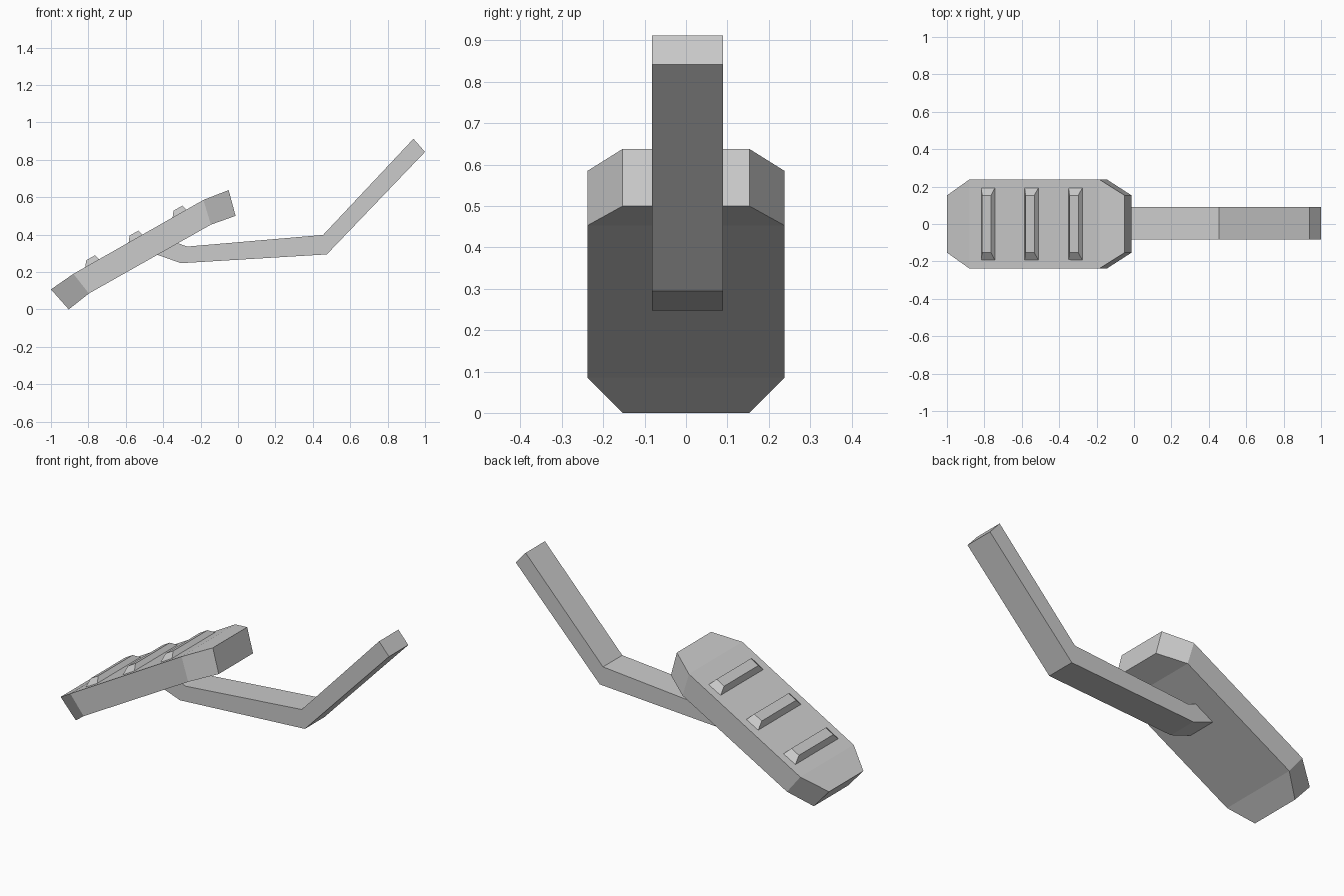
import bpy
import bmesh

cube = bpy.data.objects.get("Cube")
if cube:
    bpy.data.objects.remove(cube, do_unlink=True)

GREY = (0.6, 0.6, 0.6, 1)
grey = bpy.data.materials.new("plain grey")
grey.use_nodes = True
grey.diffuse_color = GREY
grey.node_tree.nodes["Principled BSDF"].inputs["Base Color"].default_value = GREY


def loft(name, rings):
    """Solid through a row of rings with equal point counts, capped at both ends."""
    bm = bmesh.new()
    loops = [[bm.verts.new(p) for p in ring] for ring in rings]
    n = len(loops[0])
    for a, b in zip(loops, loops[1:]):
        for i in range(n):
            j = (i + 1) % n
            bm.faces.new((a[i], a[j], b[j], b[i]))
    bm.faces.new(loops[0])
    bm.faces.new(loops[-1])
    bmesh.ops.recalc_face_normals(bm, faces=bm.faces)
    mesh = bpy.data.meshes.new(name)
    bm.to_mesh(mesh)
    bm.free()
    mesh.materials.append(grey)
    obj = bpy.data.objects.new(name, mesh)
    bpy.context.collection.objects.link(obj)
    return obj


def section(top, bottom, half):
    """Rectangular slice across the width."""
    (tx, tz), (bx, bz) = top, bottom
    return [(tx, -half, tz), (tx, half, tz), (bx, half, bz), (bx, -half, bz)]


# Foot pad: bent slab with chamfered corners
loft("foot_pad", [
    section((-1.0, 0.107), (-0.905, 0.0), 0.153),
    section((-0.88, 0.19), (-0.797, 0.085), 0.238),
    section((-0.185, 0.585), (-0.145, 0.453), 0.238),
    section((-0.05, 0.638), (-0.013, 0.5), 0.153),
])

# Grip ridges: tapered bars following the slope of the pad
SLOPE = 0.568
for i, shift in enumerate((0, 0.232, 0.467)):
    base = [(-0.818, 0.215), (-0.738, 0.262)]
    crest = [(-0.812, 0.262), (-0.765, 0.289)]
    rings = []
    for pts, half in ((base, 0.203), (crest, 0.153)):
        (x0, z0), (x1, z1) = [(x + shift, z + shift * SLOPE) for x, z in pts]
        rings.append([(x0, -half, z0), (x1, -half, z1),
                      (x1, half, z1), (x0, half, z0)])
    loft(f"grip_ridge_{i + 1}", rings)

# Lever arm: bent bar running from under the pad
arm = loft("lever_arm", [
    section((-0.37, 0.37), (-0.44, 0.295), 0.086),
    section((-0.27, 0.336), (-0.305, 0.247), 0.086),
    section((0.455, 0.398), (0.475, 0.294), 0.086),
    section((0.938, 0.912), (1.0, 0.842), 0.086),
])
arm.location.y = 0.004
